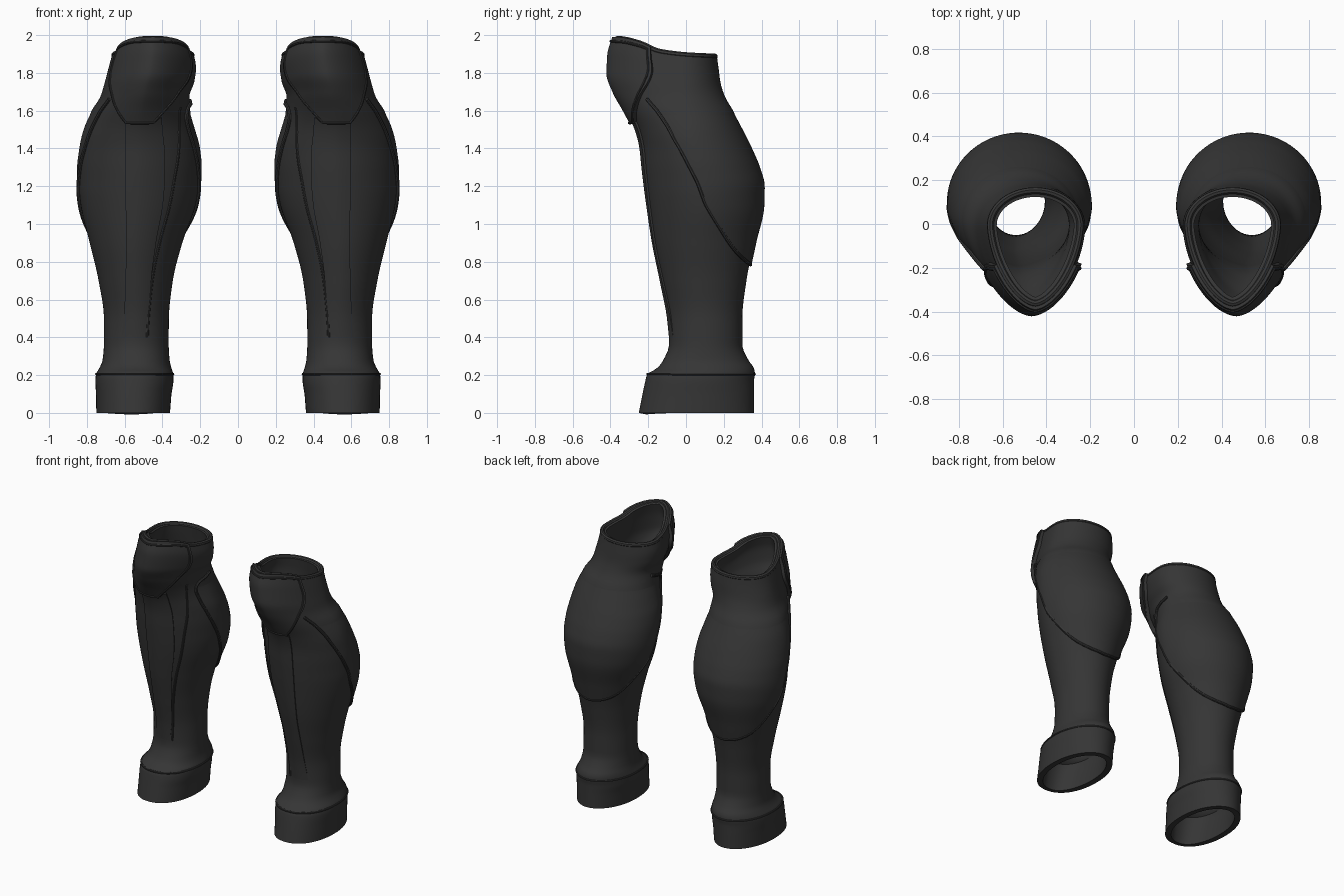
import bpy, math

if "Cube" in bpy.data.objects:
    bpy.data.objects.remove(bpy.data.objects["Cube"])

mat = bpy.data.materials.new("charcoal")
mat.diffuse_color = (0.036, 0.036, 0.036, 1)
mat.use_nodes = True
mat.node_tree.nodes["Principled BSDF"].inputs["Base Color"].default_value = mat.diffuse_color

# Leg sections: level, inner x, outer x, front y, back y
SECTIONS = [
    (0.00, .36, .75, -.25, .36), (0.10, .352, .752, -.23, .36),
    (0.17, .342, .755, -.215, .36), (0.205, .342, .752, -.205, .365),
    (0.235, .352, .735, -.155, .36), (0.28, .362, .717, -.12, .33),
    (0.36, .367, .71, -.09, .298), (0.50, .366, .71, -.095, .298),
    (0.70, .345, .738, -.13, .32), (0.90, .295, .785, -.17, .36),
    (1.10, .225, .832, -.20, .403), (1.20, .208, .842, -.213, .405),
    (1.30, .204, .84, -.225, .38), (1.40, .213, .828, -.235, .338),
    (1.50, .235, .81, -.26, .293), (1.60, .253, .775, -.31, .25),
    (1.70, .257, .728, -.365, .207), (1.80, .232, .705, -.398, .183),
    (1.90, .222, .685, -.395, .173), (2.00, .235, .665, -.372, .163)]
TOP = [(-.40, 1.992), (-.34, 1.988), (-.245, 1.965), (-.14, 1.92), (.02, 1.9), (.17, 1.893)]


def curve(table, t, col=1):
    """Smooth monotone interpolation through a table."""
    t = min(max(t, table[0][0]), table[-1][0])
    n = len(table)
    i = 0
    while i < n - 2 and t > table[i + 1][0]:
        i += 1

    def secant(k):
        return (table[k + 1][col] - table[k][col]) / (table[k + 1][0] - table[k][0])

    def slope(k):
        if k == 0:
            return secant(0)
        if k == n - 1:
            return secant(n - 2)
        a, b = secant(k - 1), secant(k)
        return 2 * a * b / (a + b) if a * b > 0 else 0
    h = table[i + 1][0] - table[i][0]
    u = (t - table[i][0]) / h
    return ((2*u**3 - 3*u*u + 1) * table[i][col] + (u**3 - 2*u*u + u) * h * slope(i)
            + (3*u*u - 2*u**3) * table[i + 1][col] + (u**3 - u*u) * h * slope(i + 1))


def surf(level, deg, off=0.0):
    """Point on the leg surface; 0 deg is the front, 90 the outer side."""
    xi, xo, yf, yb = [curve(SECTIONS, level, c) for c in (1, 2, 3, 4)]
    cy = (yf + yb) / 2 + curve([(1.45, 0), (1.8, .1)], level)
    p = curve([(.25, 2.2), (.5, 1.9), (1.2, 1.75), (2, 1.65)], level)
    s, c = math.sin(math.radians(deg)), math.cos(math.radians(deg))
    if c < 0:
        p = 2.0
    px = math.copysign(abs(s) ** (2 / p), s)
    py = abs(c) ** (2 / p)
    x = (xi + xo) / 2 + ((xo - xi) / 2 + off) * px
    y = cy + (yb - cy + off) * py if c < 0 else cy - (cy - yf + off) * py
    z = level
    if level > 1.6:                       # sloping top opening
        z = 1.6 + (level - 1.6) / 0.4 * (curve(TOP, y) - 1.6)
    return (x, y, z)


def finish(ob, thickness=0):
    ob.data.materials.clear()
    ob.data.materials.append(mat)
    if thickness:
        m = ob.modifiers.new("wall", 'SOLIDIFY')
        m.thickness, m.offset = thickness, -1
    ob.modifiers.new("pair", 'MIRROR').use_mirror_merge = False
    bpy.ops.object.select_all(action='DESELECT')
    ob.select_set(True)
    bpy.context.view_layer.objects.active = ob
    bpy.ops.object.convert(target='MESH')
    bpy.ops.object.shade_smooth_by_angle(angle=math.radians(40))


def patch(name, levels, lo, hi, off, cols, thickness):
    """Shell lying on the leg between two angle limits."""
    verts, faces = [], []
    for L in levels:
        a, b = lo(L), hi(L)
        verts += [surf(L, a + (b - a) * j / cols, off(L)) for j in range(cols + 1)]
    w = cols + 1
    for i in range(len(levels) - 1):
        for j in range(cols):
            k = i * w + j
            faces.append((k, k + 1, k + w + 1, k + w))
    me = bpy.data.meshes.new(name)
    me.from_pydata(verts, [], faces)
    ob = bpy.data.objects.new(name, me)
    bpy.context.collection.objects.link(ob)
    finish(ob, thickness)


def piping(name, pts, r, closed=False):
    """Thin round trim through points."""
    cu = bpy.data.curves.new(name, 'CURVE')
    cu.dimensions, cu.bevel_depth, cu.bevel_resolution = '3D', r, 2
    cu.use_fill_caps = True
    sp = cu.splines.new('POLY')
    sp.points.add(len(pts) - 1)
    for q, co in zip(sp.points, pts):
        q.co = (*co, 1)
    sp.use_cyclic_u = closed
    ob = bpy.data.objects.new(name, cu)
    bpy.context.collection.objects.link(ob)
    finish(ob)


def span(a, b, n):
    return [a + (b - a) * i / n for i in range(n + 1)]


# Main hollow leg tube, seam closed by welding
SEG = 72
levels = span(0, .3, 20) + span(.3, 2, 60)[1:]
verts = [surf(L, 360 * j / SEG) for L in levels for j in range(SEG)]
faces = [(i*SEG + j, i*SEG + (j+1) % SEG, (i+1)*SEG + (j+1) % SEG, (i+1)*SEG + j)
         for i in range(len(levels) - 1) for j in range(SEG)]
me = bpy.data.meshes.new("leg_guard")
me.from_pydata(verts, [], faces)
leg = bpy.data.objects.new("leg_guard", me)
bpy.context.collection.objects.link(leg)
finish(leg, .04)

# Rolled rim at the top opening and seam above the ankle cuff
piping("top_rim", [surf(1.99, 5 * j, -.012) for j in range(72)], .016, True)
piping("cuff_seam", [surf(.205, 5 * j, -.002) for j in range(72)], .007, True)

# Raised calf panel with piped border
OUTER = [(.785, 176), (.80, 156), (.85, 132), (.95, 111), (1.1, 91), (1.25, 80), (1.4, 70), (1.55, 59), (1.67, 51)]
INNER = [(.785, 176), (.80, 156), (.85, 132), (.95, 111), (1.1, 91), (1.25, 78), (1.4, 69), (1.55, 64), (1.62, 72), (1.67, 100)]
calf = [.785, .788, .793, .80, .81, .825] + span(.85, 1.67, 36)
bulge = lambda L: curve([(.785, .012), (1.4, .012), (1.66, -.008)], L)
patch("calf_panel", calf, lambda L: curve(OUTER, L), lambda L: 360 - curve(INNER, L), bulge, 48, .025)
border = [surf(L, curve(OUTER, L), .006) for L in reversed(calf)]
border += [surf(L, 360 - curve(INNER, L), .006) for L in calf]
piping("calf_border", border, .010)

# Shin strip running down the front
S_OUT = [(.36, 29), (.6, 20), (.9, 14), (1.56, 18)]
S_IN = [(.36, -14), (.6, -24), (.9, -27), (1.56, -28)]
patch("shin_strip", span(.36, 1.56, 40), lambda L: curve(S_IN, L), lambda L: curve(S_OUT, L),
      lambda L: curve([(.36, -.002), (.6, .009), (1.56, .012)], L), 14, .02)

# Inner shin ridge sweeping from the knee down to the ankle
RIDGE = [(.4, -20), (.9, -33), (1.2, -38), (1.45, -48), (1.62, -56)]
piping("shin_ridge", [surf(L, curve(RIDGE, L), -.002) for L in span(.4, 1.62, 40)], .008)

# Knee plate with inset piping
KNEE = [(1.53, 17), (1.6, 31), (1.69, 47), (1.78, 58), (1.86, 61), (2, 57)]
edge = lambda L: curve(KNEE, L)
lift = lambda L: curve([(1.53, .026), (1.7, .024), (1.9, .022), (2, .018)], L)
patch("knee_plate", span(1.53, 2, 28), lambda L: -edge(L), edge, lift, 32, .035)
rows = span(1.535, 1.975, 26)
loop = [surf(L, .95 * edge(L), lift(L)) for L in rows]
loop += [surf(1.975, a, lift(1.975)) for a in span(.95 * edge(1.975), -.95 * edge(1.975), 24)[1:-1]]
loop += [surf(L, -.95 * edge(L), lift(L)) for L in reversed(rows)]
loop += [surf(1.535, a, lift(1.535)) for a in span(-15, 15, 8)[1:-1]]
piping("knee_border", loop, .007, True)
